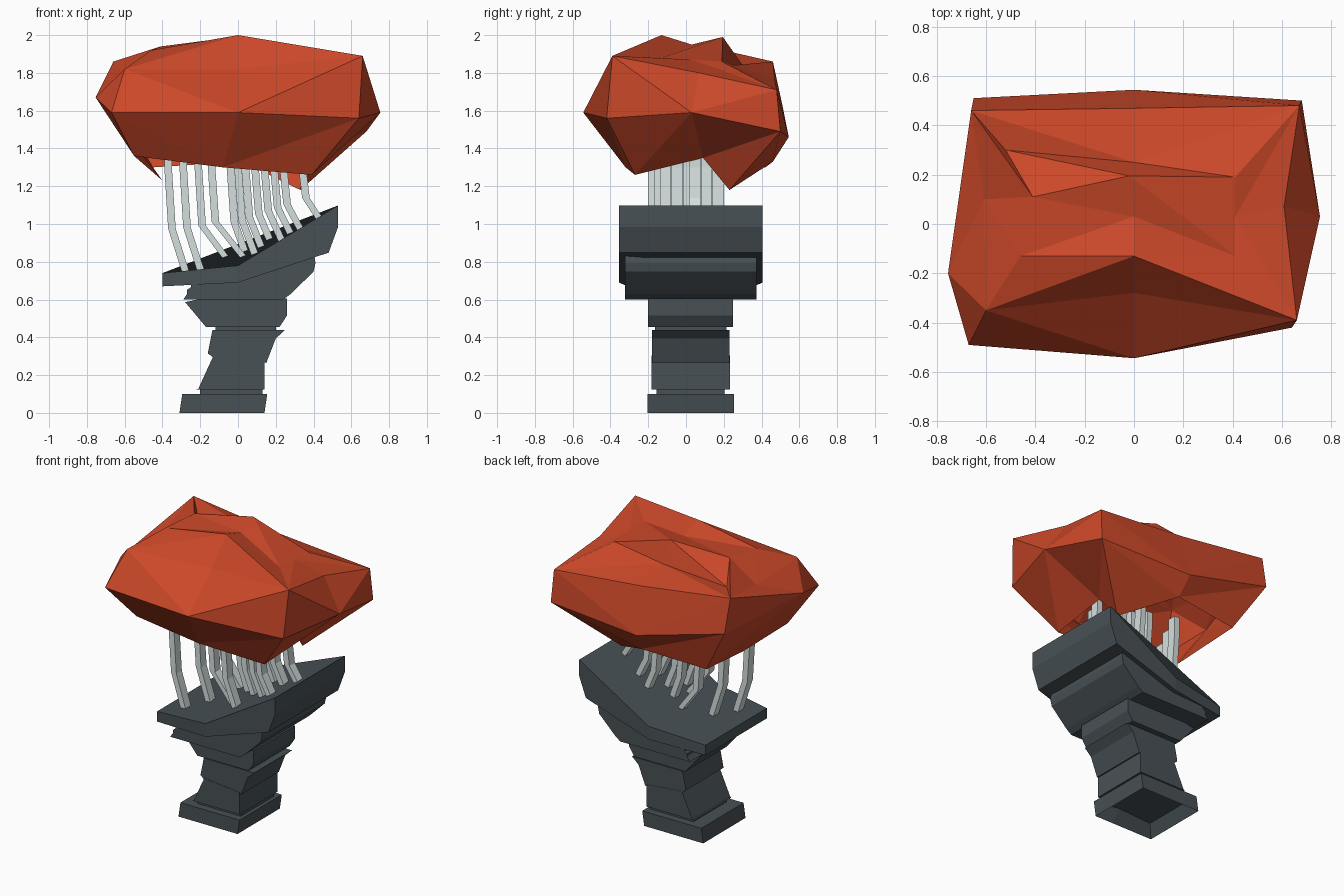
import bpy, bmesh
from mathutils import Vector

if "Cube" in bpy.data.objects:
    bpy.data.objects.remove(bpy.data.objects["Cube"])


def material(name, color):
    mat = bpy.data.materials.new(name)
    mat.use_nodes = True
    mat.diffuse_color = (*color, 1)
    shader = mat.node_tree.nodes["Principled BSDF"]
    shader.inputs["Base Color"].default_value = (*color, 1)
    return mat


rust = material("rust red", (.6, .065, .022))
slate = material("dark slate", (.065, .083, .092))
pale = material("pale grey", (.66, .74, .73))


def finish(bm, name, mat):
    bmesh.ops.recalc_face_normals(bm, faces=bm.faces)
    mesh = bpy.data.meshes.new(name)
    bm.to_mesh(mesh)
    bm.free()
    mesh.materials.append(mat)
    obj = bpy.data.objects.new(name, mesh)
    bpy.context.collection.objects.link(obj)


def bridge(bm, rings):
    """Join equal point rings with side faces and return the vertex loops."""
    loops = [[bm.verts.new(point) for point in ring] for ring in rings]
    count = len(loops[0])
    for lower, upper in zip(loops, loops[1:]):
        for i in range(count):
            j = (i + 1) % count
            bm.faces.new((lower[i], lower[j], upper[j], upper[i]))
    return loops


def loft(bm, rings):
    """Closed bridge; returns the bottom cap."""
    loops = bridge(bm, rings)
    bm.faces.new(loops[-1])
    return bm.faces.new(loops[0][::-1])


def slab_ring(depth, taper, left, right, z, slope=0, left_slope=None):
    """Rectangle around the stem that may rise along x and bend at x = 0."""
    if left_slope is None:
        left_slope = slope
    row = [(left, z + left_slope * left, depth * taper),
           (0, z, depth), (right, z + slope * right, depth)]
    middle = .025
    front = [(x, middle - half, height) for x, height, half in row]
    back = [(x, middle + half, height) for x, height, half in reversed(row)]
    return front + back


def stone(name, depth, *sections, taper=1, hollow=False):
    bm = bmesh.new()
    bottom = loft(bm, [slab_ring(depth, taper, *section) for section in sections])
    if hollow:
        bmesh.ops.recalc_face_normals(bm, faces=bm.faces)
        bmesh.ops.inset_individual(bm, faces=[bottom], thickness=.06)
        bmesh.ops.translate(bm, verts=bottom.verts, vec=(0, 0, .08))
    finish(bm, name, slate)


# Stacked stones of the stem: left, right, height and slope of each section
stone("foot", .23, (-.31, .14, 0), (-.295, .155, .1), hollow=True)
stone("foot_joint", .18, (-.2, .13, .09), (-.2, .13, .13))
stone("lower_neck", .207, (-.22, .14, .125), (-.21, .14, .18, .25), (-.13, .14, .29, -.1))
stone("middle_neck", .205, (-.13, .15, .28, -.1), (-.16, .2, .35, .22), (-.135, .25, .44))
stone("neck_joint", .19, (-.12, .2, .43), (-.12, .2, .47))
stone("upper_neck", .225, (-.17, .22, .455), (-.28, .26, .55, -.13), (-.19, .26, .605))
stone("collar", .348, (-.29, .24, .6), (-.27, .28, .63), (-.27, .4, .66, .22, .03),
      (-.25, .41, .69, .25, .1), (-.25, .4, .73, .35, .1))

# Bent tray, whose top carries the strands
tray_slope, tray_left_slope, tray_height = .6, .1, .78
stone("tray", .38,
      (-.4, .48, .69, .33, .05),
      (-.4, .53, .72, .5, tray_left_slope),
      (-.4, .53, tray_height, tray_slope, tray_left_slope), taper=.88)


def compass_ring(center, half_x, half_y, bulge, **moves):
    """Eight points round a rectangle; sides bulge and named points move."""
    directions = {
        "south_west": (-1, -1), "south": (0, -bulge), "south_east": (1, -1),
        "east": (bulge, 0), "north_east": (1, 1), "north": (0, bulge),
        "north_west": (-1, 1), "west": (-bulge, 0),
    }
    ring = []
    for name, (x, y) in directions.items():
        point = Vector(center) + Vector((x * half_x, y * half_y, 0))
        ring.append(point + Vector(moves.get(name, (0, 0, 0))))
    return ring


# Faceted canopy, open below: rim, widest edge, shoulder and crown
rim = compass_ring(
    (-.08, .05, 1.3), .47, .37, 1,
    south_west=(0, 0, .06), south_east=(0, .05, -.04), east=(-.03, .04, .05),
    north_east=(-.06, -.19, -.12), north=(.1, .04, .03),
    north_west=(.1, 0, 0), west=(.15, -.1, -.07))
edge = compass_ring(
    (0, 0, 1.59), .67, .49, 1.11,
    south_east=(-.03, .07, -.03), east=(.01, .03, 0), north_east=(.01, .01, -.1),
    north=(0, 0, -.13), north_west=(.02, .02, .04), west=(-.01, -.2, .08))
shoulder = compass_ring(
    (0, 0, 1.82), .64, .42, .95,
    south_west=(.04, .07, 0), south=(0, .12, 0), south_east=(.02, .03, .07),
    east=(0, .07, -.02), north_east=(.03, .06, -.11), north=(0, .07, -.05),
    north_west=(-.02, .04, .04), west=(0, .1, -.02))
crown = compass_ring(
    (0, .03, 1.9), .41, .16, 1,
    south_west=(-.05, 0, .02), south=(0, 0, .1), south_east=(0, 0, -.02),
    east=(0, 0, -.03), north_east=(0, 0, -.04), north=(0, .06, -.06),
    north_west=(-.11, .11, -.06), west=(0, .08, .04))
bm = bmesh.new()
top = bridge(bm, [rim, edge, shoulder, crown])[-1]


def bulk(pair):
    middle = (pair[0].co + pair[1].co) / 2
    return (middle - Vector((0, 0, 1.65))).length


# Crease each side along its outer diagonal
for face in list(bm.faces):
    a, b, c, d = face.verts
    bmesh.utils.face_split(face, *max(((a, c), (b, d)), key=bulk))

# Valley and second ridge inside the crown
valley = bm.verts.new((0, .03, 1.95))
peak = bm.verts.new((-.02, .195, 1.99))
south_east, west = 2, 7
for i, corner in enumerate(top):
    apex = peak if south_east <= i < west else valley
    bm.faces.new((corner, top[(i + 1) % len(top)], apex))
bm.faces.new((valley, top[south_east], peak))
bm.faces.new((valley, peak, top[west]))
finish(bm, "canopy", rust)


def strand_ring(x, y, z):
    w, d = .02, .03
    return [(x - w, y - d, z), (x + w, y - d, z), (x + w, y + d, z), (x - w, y + d, z)]


# Bent strands rising from the tray into the canopy
tops = (-.37, -.29, -.21, -.14, -.04, 0, .04, .09, .14, .19, .24, .34)
bm = bmesh.new()
for i, x in enumerate(tops):
    lean = .2 if i in (2, 3) else .1
    y = -.17 + .34 * (i * 5 % len(tops)) / (len(tops) - 1)
    base = x + lean
    root = tray_height + base * (tray_slope if base > 0 else tray_left_slope)
    knee = root + .45 * (1.25 - root)
    path = ((base, root - .03), (x + .02, knee), (x, 1.3), (x, 1.4))
    loft(bm, [strand_ring(px, y, pz) for px, pz in path])
finish(bm, "strands", pale)
